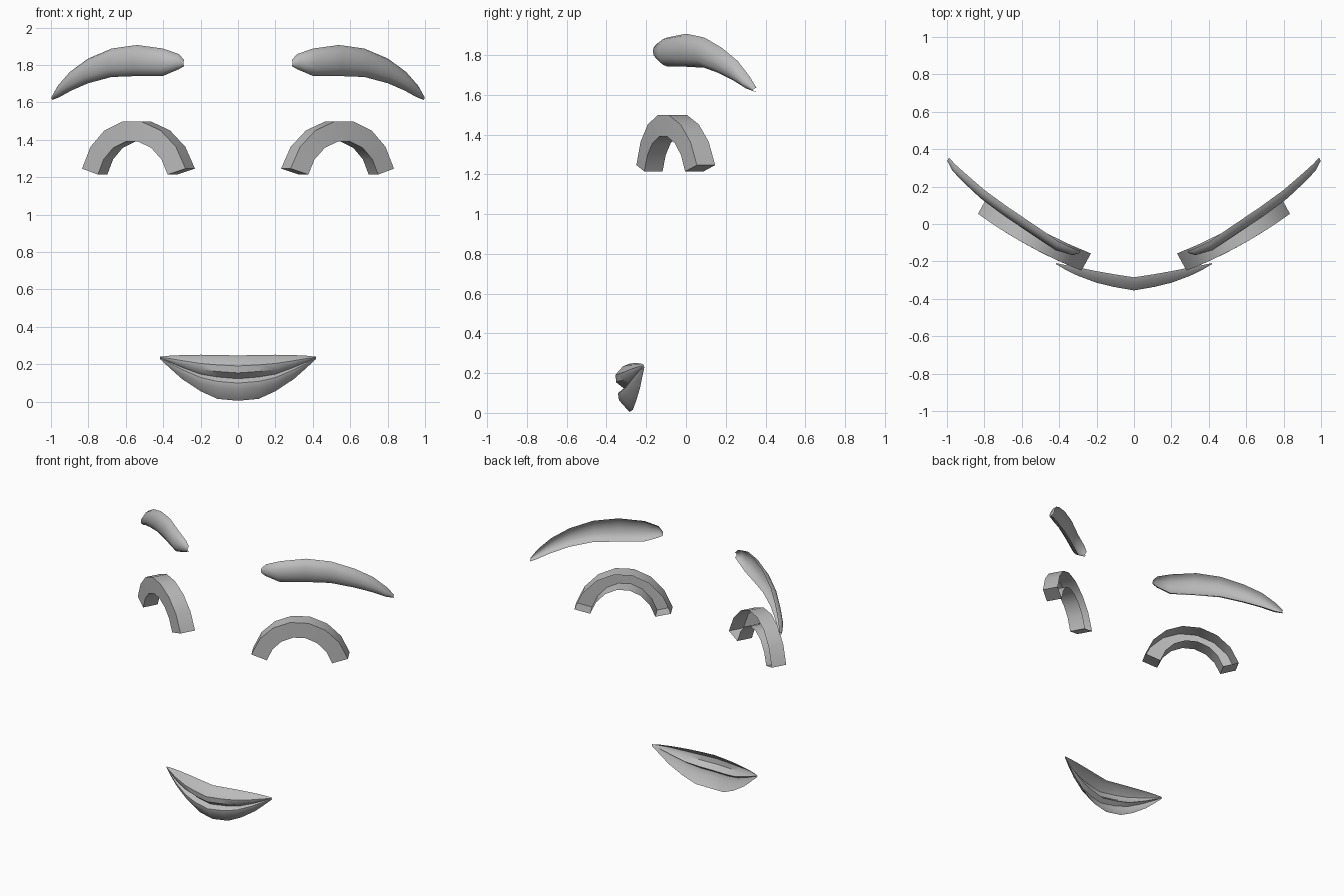
import bpy, bmesh, math

if "Cube" in bpy.data.objects:
    bpy.data.objects.remove(bpy.data.objects["Cube"])

grey = bpy.data.materials.new("plain_grey")
grey.diffuse_color = (0.5, 0.5, 0.5, 1)
grey.use_nodes = True
grey.node_tree.nodes["Principled BSDF"].inputs["Base Color"].default_value = grey.diffuse_color


def loft(name, sections, angle, cap=False):
    """Skin an open, back-less shell through equal-length cross-sections."""
    bm = bmesh.new()
    rows = [[bm.verts.new(p) for p in s] for s in sections]
    for a, b in zip(rows, rows[1:]):
        for i in range(len(a) - 1):
            bm.faces.new((a[i], a[i + 1], b[i + 1], b[i]))
    if cap:
        bm.faces.new(rows[0])
        bm.faces.new(rows[-1])
    bmesh.ops.recalc_face_normals(bm, faces=bm.faces)
    # the shell must face forward
    if sum(f.normal.y * f.calc_area() for f in bm.faces) > 0:
        bmesh.ops.reverse_faces(bm, faces=bm.faces)
    me = bpy.data.meshes.new(name)
    bm.to_mesh(me)
    bm.free()
    ob = bpy.data.objects.new(name, me)
    bpy.context.collection.objects.link(ob)
    me.materials.append(grey)
    bpy.ops.object.select_all(action='DESELECT')
    ob.select_set(True)
    bpy.context.view_layer.objects.active = ob
    bpy.ops.object.shade_smooth_by_angle(angle=math.radians(angle))
    return ob


# Happy closed eye: arched channel, wrapped slightly round the face
def eye_point(a, rx, rz, depth):
    u, z = rx * math.cos(a), 1.14 + rz * math.sin(a)
    d = -0.02 * (u / 0.315) ** 2 - depth
    return (0.567 + 0.876 * u + 0.482 * d, -0.115 + 0.482 * u - 0.876 * d, z)


eye = []
for i in range(8):
    a = math.radians(17 + i * 146 / 7)
    eye.append([eye_point(a, 0.33, 0.363, 0.105), eye_point(a, 0.33, 0.363, 0),
                eye_point(a, 0.223, 0.254, 0), eye_point(a, 0.223, 0.254, 0.105)])

# Eyebrow stations: x, rim y, top z, bottom z, bulge
BROW = [(0.287, -0.145, 1.825, 1.795, 0.012), (0.315, -0.135, 1.858, 1.778, 0.035),
        (0.40, -0.095, 1.888, 1.742, 0.05), (0.54, 0.0, 1.907, 1.741, 0.052),
        (0.676, 0.092, 1.888, 1.736, 0.052), (0.80, 0.182, 1.835, 1.703, 0.05),
        (0.89, 0.26, 1.77, 1.664, 0.045), (0.955, 0.318, 1.695, 1.628, 0.038),
        (0.99, 0.355, 1.634, 1.614, 0.02)]
brow = []
for x, y, top, bot, b in BROW:
    sec = []
    for i in range(7):
        a = math.pi * i / 6
        d = b * math.sin(a)
        sec.append((x + 0.4 * d, y - 0.9 * d,
                    (top + bot) / 2 + (top - bot) / 2 * math.cos(a)))
    brow.append(sec)

for side, s in (("left", -1), ("right", 1)):
    for name, shape, ang, cap in (("eye", eye, 35, True), ("eyebrow", brow, 50, False)):
        loft(f"{side}_{name}", [[(x * s, y, z) for x, y, z in sec] for sec in shape], ang, cap)

# Lips stations: x, rim y, top z, crease z, bottom z, bulge
LIPS = [(0.0, -0.285, 0.247, 0.123, 0.005, 0.07), (0.11, -0.268, 0.25, 0.132, 0.015, 0.068),
        (0.20, -0.252, 0.251, 0.147, 0.056, 0.062), (0.30, -0.232, 0.249, 0.184, 0.122, 0.045),
        (0.365, -0.22, 0.246, 0.212, 0.18, 0.025), (0.418, -0.209, 0.24, 0.235, 0.229, 0.005)]
mouth = []
for s, x, y, top, mid, bot, b in ([(-1, *p) for p in LIPS[:0:-1]] + [(1, *p) for p in LIPS]):
    up, low = top - mid, mid - bot
    mouth.append([(s * x, y - b * f, z) for f, z in (
        (0, top), (0.45, top - 0.1 * up), (1, top - 0.45 * up), (0.95, top - 0.75 * up),
        (0.4, mid), (0.82, mid - 0.2 * low), (0.75, mid - 0.5 * low), (0, bot))])
loft("mouth", mouth, 45)
